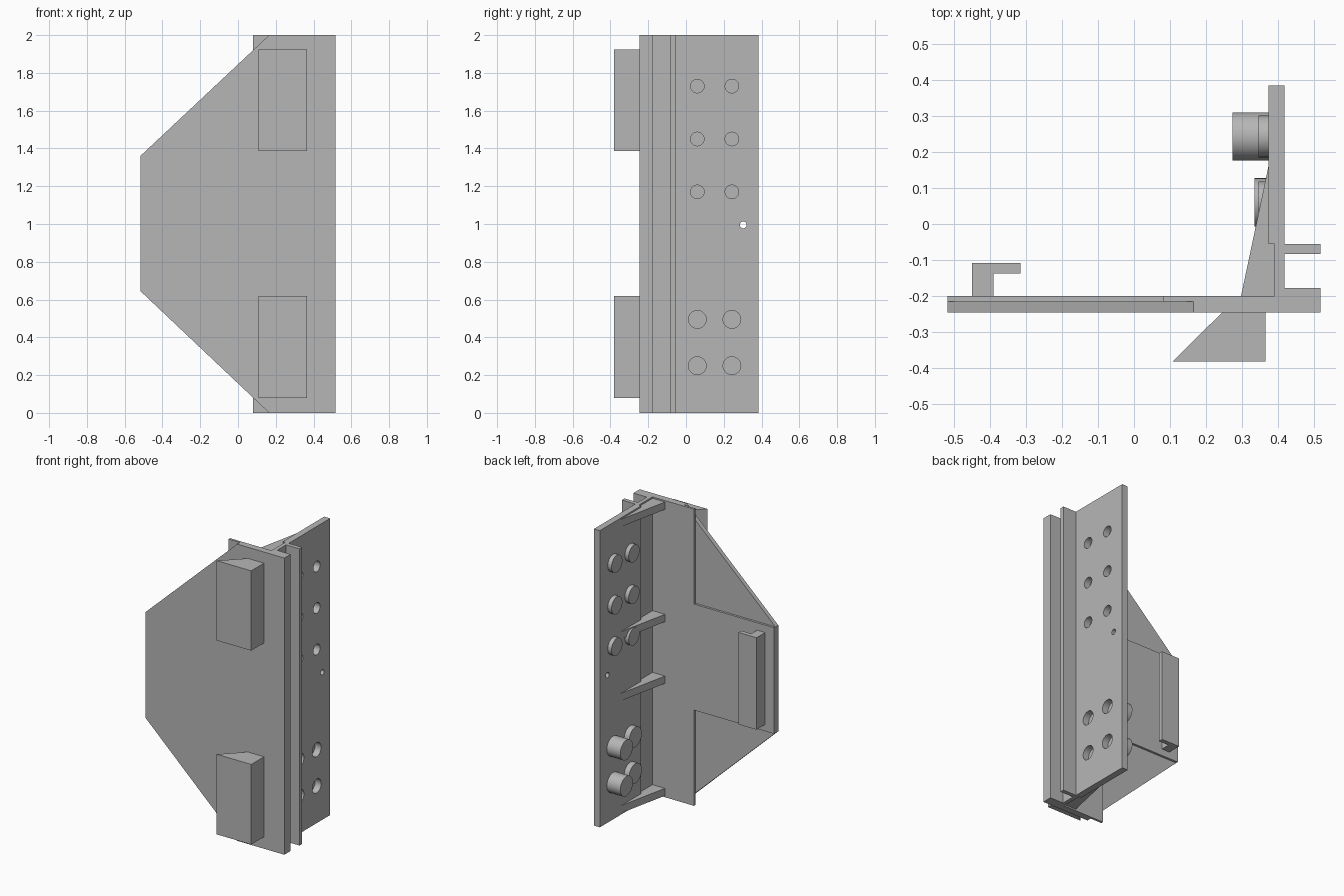
import bpy, bmesh, math
from mathutils import Matrix

if "Cube" in bpy.data.objects:
    bpy.data.objects.remove(bpy.data.objects["Cube"])

steel = bpy.data.materials.new("steel grey")
steel.diffuse_color = (0.47, 0.47, 0.47, 1)
steel.use_nodes = True
steel.node_tree.nodes["Principled BSDF"].inputs["Base Color"].default_value = steel.diffuse_color


def finish(name, bm):
    bmesh.ops.recalc_face_normals(bm, faces=bm.faces)
    me = bpy.data.meshes.new(name)
    bm.to_mesh(me)
    bm.free()
    me.materials.append(steel)
    ob = bpy.data.objects.new(name, me)
    bpy.context.collection.objects.link(ob)
    return ob


def extrude(name, pts, a, b, axis="z"):
    """Extrude an (x, y) outline along z, or an (x, z) outline along y."""
    bm = bmesh.new()
    place = (lambda p: (p[0], p[1], a)) if axis == "z" else (lambda p: (p[0], a, p[1]))
    face = bm.faces.new([bm.verts.new(place(p)) for p in pts])
    res = bmesh.ops.extrude_face_region(bm, geom=[face])
    move = (0, 0, b - a) if axis == "z" else (0, b - a, 0)
    bmesh.ops.translate(bm, vec=move,
                        verts=[v for v in res["geom"] if isinstance(v, bmesh.types.BMVert)])
    return finish(name, bm)


def rods(name, items):
    """Cylinders along x, each given as (y, z, radius, x0, x1)."""
    bm = bmesh.new()
    for y, z, r, x0, x1 in items:
        m = Matrix.Translation(((x0 + x1) / 2, y, z)) @ Matrix.Rotation(math.pi / 2, 4, "Y")
        bmesh.ops.create_cone(bm, cap_ends=True, segments=40, radius1=r, radius2=r,
                              depth=x1 - x0, matrix=m)
    return finish(name, bm)


def smooth(ob):
    bpy.ops.object.select_all(action="DESELECT")
    ob.select_set(True)
    bpy.context.view_layer.objects.active = ob
    bpy.ops.object.shade_smooth_by_angle(angle=math.radians(30))


# Full-height rail: face strip, web and the two side flanges
rail = extrude("rail", [
    (0.08, -0.215), (0.08, -0.2), (0.39, -0.2), (0.39, -0.055), (0.373, -0.055),
    (0.373, 0.385), (0.417, 0.385), (0.417, -0.055), (0.517, -0.055), (0.517, -0.083),
    (0.417, -0.083), (0.417, -0.178), (0.517, -0.178), (0.517, -0.245),
    (0.165, -0.245), (0.165, -0.215)], 0, 2)

# Bolt positions: small ones above, large ones below
rows = (0.06, 0.243)
upper = [(y, z) for y in rows for z in (1.17, 1.45, 1.73)]
lower = [(y, z) for y in rows for z in (0.25, 0.495)]

# Holes through the web
cutter = rods("hole_cutter",
              [(y, z, 0.036, 0.3, 0.5) for y, z in upper]
              + [(y, z, 0.047, 0.3, 0.5) for y, z in lower]
              + [(0.303, 0.995, 0.018, 0.3, 0.5)])
cutter.hide_render = True
mod = rail.modifiers.new("holes", "BOOLEAN")
mod.operation = "DIFFERENCE"
mod.solver = "EXACT"
mod.object = cutter
bpy.context.view_layer.objects.active = rail
bpy.ops.object.modifier_apply(modifier=mod.name)
bpy.data.objects.remove(cutter)
smooth(rail)

# Caps closing the holes on the inner side; the outer lower pair is longer
smooth(rods("small_caps", [(y, z, 0.058, 0.345, 0.373) for y, z in upper]))
smooth(rods("large_caps", [(y, z, 0.067, 0.273 if y > 0.2 else 0.335, 0.373)
                           for y, z in lower]))

# Tapered front plate with its rectangular backing
extrude("front_plate", [(-0.517, 0.645), (-0.517, 1.36), (0.165, 2), (0.165, 0)],
        -0.245, -0.215, "y")
extrude("backing_plate", [(-0.517, 0.645), (-0.517, 1.36), (0.08, 1.36), (0.08, 0.645)],
        -0.215, -0.2, "y")

# Hook on the backing plate
extrude("hook", [(-0.45, -0.2), (-0.45, -0.108), (-0.315, -0.108), (-0.315, -0.138),
                 (-0.39, -0.138), (-0.39, -0.2)], 0.69, 1.31)

# Gussets between plate and web
for z in (0.01, 0.767, 1.183, 1.94):
    extrude("gusset", [(0.297, -0.2), (0.39, -0.2), (0.39, -0.055),
                       (0.373, -0.055), (0.373, 0.16)], z, z + 0.05)

# Wedge blocks on the front
for z0, z1 in ((0.08, 0.62), (1.387, 1.925)):
    extrude("wedge_block", [(0.245, -0.245), (0.365, -0.245),
                            (0.365, -0.381), (0.108, -0.381)], z0, z1)
